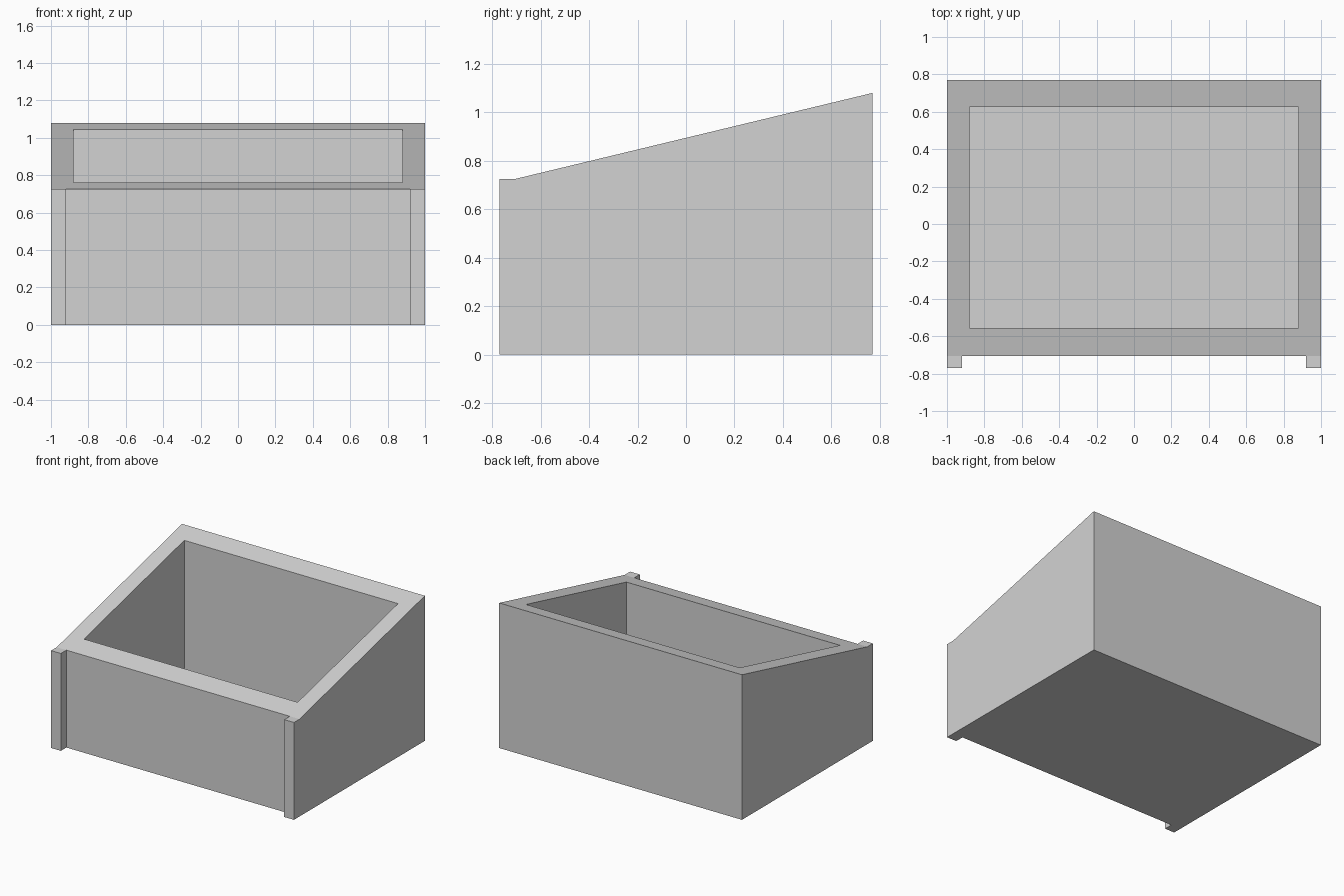
import bpy
import bmesh

cube = bpy.data.objects.get("Cube")
if cube:
    bpy.data.objects.remove(cube)

# Main dimensions
FRONT, BACK, POST_FRONT = -0.705, 0.77, -0.77
LOW, HIGH = 0.725, 1.08
HALF, POST_IN = 1.0, 0.92
HOLE_X, HOLE_FRONT, HOLE_BACK = 0.88, -0.555, 0.625
FLOOR = 0.04


def rim_height(y):
    """Sloping rim, level over the front posts."""
    return LOW + (HIGH - LOW) * max(0, y - FRONT) / (BACK - FRONT)


def mirrored(half):
    """Left half of a plan outline followed by its mirror image."""
    return half + [(-x, y) for x, y in reversed(half)]


def wall(bm, plan, bottom):
    """Vertical walls along a closed plan; returns bottom and top rings."""
    low = [bm.verts.new((x, y, bottom)) for x, y in plan]
    top = [bm.verts.new((x, y, rim_height(y))) for x, y in plan]
    n = len(plan)
    for i in range(n):
        j = (i + 1) % n
        bm.faces.new((low[i], low[j], top[j], top[i]))
    bm.faces.new(low)
    return top


# Grey material
grey = bpy.data.materials.new("light_grey")
grey.use_nodes = True
colour = (0.65, 0.65, 0.65, 1)
grey.diffuse_color = colour
grey.node_tree.nodes["Principled BSDF"].inputs["Base Color"].default_value = colour

# Outer shell with its two front posts, and the inner well
bm = bmesh.new()
outer = wall(bm, mirrored([(-HALF, BACK), (-HALF, FRONT), (-HALF, POST_FRONT),
                           (-POST_IN, POST_FRONT), (-POST_IN, FRONT)]), 0)
inner = wall(bm, mirrored([(-HOLE_X, HOLE_BACK), (-HOLE_X, HOLE_FRONT)]), FLOOR)

# Level post caps
bm.faces.new(outer[1:5])
bm.faces.new(outer[5:9])

# Sloping rim: sides, back and front
back_l, front_l, front_r, back_r = inner
bm.faces.new((outer[0], outer[1], front_l, back_l))
bm.faces.new((outer[8], outer[9], back_r, front_r))
bm.faces.new((outer[9], outer[0], back_l, back_r))
bm.faces.new((outer[1], outer[4], outer[5], outer[8], front_r, front_l))
bmesh.ops.recalc_face_normals(bm, faces=bm.faces)
# The well and the shell share the rim, so the surface is one closed solid

mesh = bpy.data.meshes.new("sloped_bin")
bm.to_mesh(mesh)
bm.free()
mesh.materials.append(grey)
bin_object = bpy.data.objects.new("sloped_bin", mesh)
bpy.context.collection.objects.link(bin_object)
